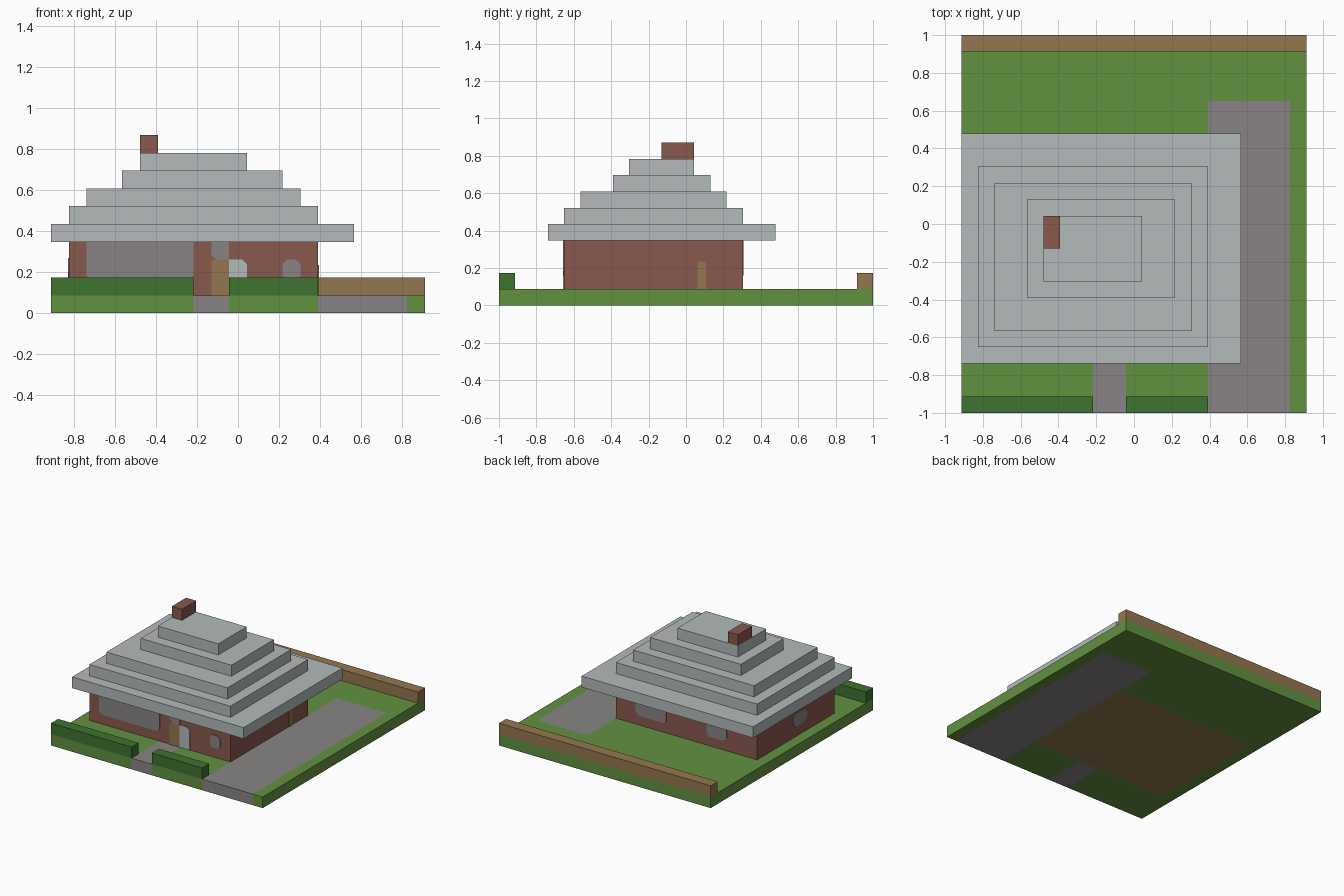
import bpy
import bmesh
from mathutils import Vector

if "Cube" in bpy.data.objects:
    bpy.data.objects.remove(bpy.data.objects["Cube"], do_unlink=True)

U = 2 / 23                                   # one building block
ORIGIN = Vector((-10.5 * U, -11.5 * U, 0))   # front corner of the plot


def material(name, hex_code):
    srgb = [int(hex_code[i:i + 2], 16) / 255 for i in (0, 2, 4)]
    linear = [c / 12.92 if c < 0.04 else ((c + 0.055) / 1.055) ** 2.4 for c in srgb]
    mat = bpy.data.materials.new(name)
    mat.use_nodes = True
    mat.diffuse_color = (*linear, 1)
    mat.node_tree.nodes["Principled BSDF"].inputs["Base Color"].default_value = (*linear, 1)
    return mat


GRASS = material("grass_green", "629140")
HEDGE = material("hedge_green", "3F7330")
STONE = material("paving_grey", "888485")
ROOF = material("roof_grey", "B3BABA")
BRICK = material("brick_red", "89594D")
WOOD = material("wood_brown", "94774E")


def finish(name, bm, mats):
    bmesh.ops.recalc_face_normals(bm, faces=bm.faces)
    mesh = bpy.data.meshes.new(name)
    bm.to_mesh(mesh)
    bm.free()
    for mat in mats:
        mesh.materials.append(mat)
    obj = bpy.data.objects.new(name, mesh)
    bpy.context.collection.objects.link(obj)
    return obj


def box_mesh(x, y, z):
    bm = bmesh.new()
    bmesh.ops.create_cube(bm, size=1)
    for v in bm.verts:
        v.co = ORIGIN + U * Vector([r[c > 0] for r, c in zip((x, y, z), v.co)])
    return bm


def box(name, x, y, z, mat):
    return finish(name, box_mesh(x, y, z), [mat])


def plate(name, side, u, z, mat, cut="", size=0.25):
    """Thin panel on a house wall; cut lists the chamfered corners."""
    (u0, u1), (z0, z1) = u, z
    c = size
    pts = []
    corners = (("bl", u0, z0, (0, c), (c, 0)), ("br", u1, z0, (-c, 0), (0, c)),
               ("tr", u1, z1, (0, -c), (-c, 0)), ("tl", u0, z1, (c, 0), (0, -c)))
    for key, a, b, first, second in corners:
        if key in cut.split():
            pts += [(a + first[0], b + first[1]), (a + second[0], b + second[1])]
        else:
            pts.append((a, b))
    wall, out = WALL_PLANES[side]
    thick = 0.05 * out
    bm = bmesh.new()

    def place(a, b):
        co = (a, wall, b) if side in ("front", "back") else (wall, a, b)
        return bm.verts.new(ORIGIN + U * Vector(co))

    face = bm.faces.new([place(a, b) for a, b in pts])
    new = bmesh.ops.extrude_face_region(bm, geom=[face])["geom"]
    push = Vector((0, thick, 0)) if side in ("front", "back") else Vector((thick, 0, 0))
    bmesh.ops.translate(bm, vec=push * U,
                        verts=[v for v in new if isinstance(v, bmesh.types.BMVert)])
    return finish(name, bm, [mat])


# Plot slab, divided so that paving and house floor run through it
HOUSE_X, HOUSE_Y = (1, 15), (4, 15)
bm = box_mesh((0, 21), (0, 23), (0, 1))
for axis, cuts in ((0, (1, 8, 10, 15, 20)), (1, (4, 15, 19))):
    normal = Vector((axis == 0, axis == 1, 0))
    for cut in cuts:
        bmesh.ops.bisect_plane(bm, geom=bm.verts[:] + bm.edges[:] + bm.faces[:],
                               plane_co=ORIGIN + normal * cut * U, plane_no=normal)
for f in bm.faces:
    p = (f.calc_center_median() - ORIGIN) / U
    if (15 < p.x < 20 and p.y < 19) or (8 < p.x < 10 and p.y < 4):
        f.material_index = 1
    elif 1 < p.x < 15 and 4 < p.y < 15:
        f.material_index = 2
finish("plot_ground", bm, [GRASS, STONE, WOOD])

# Garden borders
box("left_hedge", (0, 8), (0, 1), (1, 2), HEDGE)
box("right_hedge", (10, 15), (0, 1), (1, 2), HEDGE)
box("back_fence", (0, 21), (22, 23), (1, 2), WOOD)

# House walls
WALL_PLANES = {"front": (4, -1), "back": (15, 1), "left": (1, -1), "right": (15, 1)}
box("house_walls", HOUSE_X, HOUSE_Y, (1, 4), BRICK)

# Stepped roof and chimney
tiers = (((0, 17), (3, 17)), ((1, 15), (4, 15)), ((2, 14), (5, 14)),
         ((4, 13), (7, 13)), ((5, 11), (8, 12)))
for i, (x, y) in enumerate(tiers):
    box(f"roof_tier_{i + 1}", x, y, (4 + i, 5 + i), ROOF)
box("chimney", (5, 6), (10, 12), (9, 10), BRICK)

# Windows and doors
SILL = 1.85
ALL = "bl br tr tl"
plate("front_window", "front", (2, 8), (SILL, 4), STONE, "bl br")
plate("front_door", "front", (9, 10), (1, 3), WOOD)
plate("window_over_door", "front", (9, 10), (3, 4), STONE, "bl")
plate("door_side_panel", "front", (10, 11), (1, 3), ROOF, "tr")
plate("small_front_window", "front", (13, 14), (SILL, 3), STONE, ALL)
plate("wide_back_window", "back", (10, 13), (SILL, 4), STONE, "bl br")
plate("back_window", "back", (4, 6), (SILL, 4), STONE, "bl br")
plate("side_window", "left", (8, 10), (SILL, 3.1), STONE, ALL, 0.4)
plate("side_door", "right", (12.2, 12.72), (1, 2.7), WOOD, "tl tr", 0.13)
